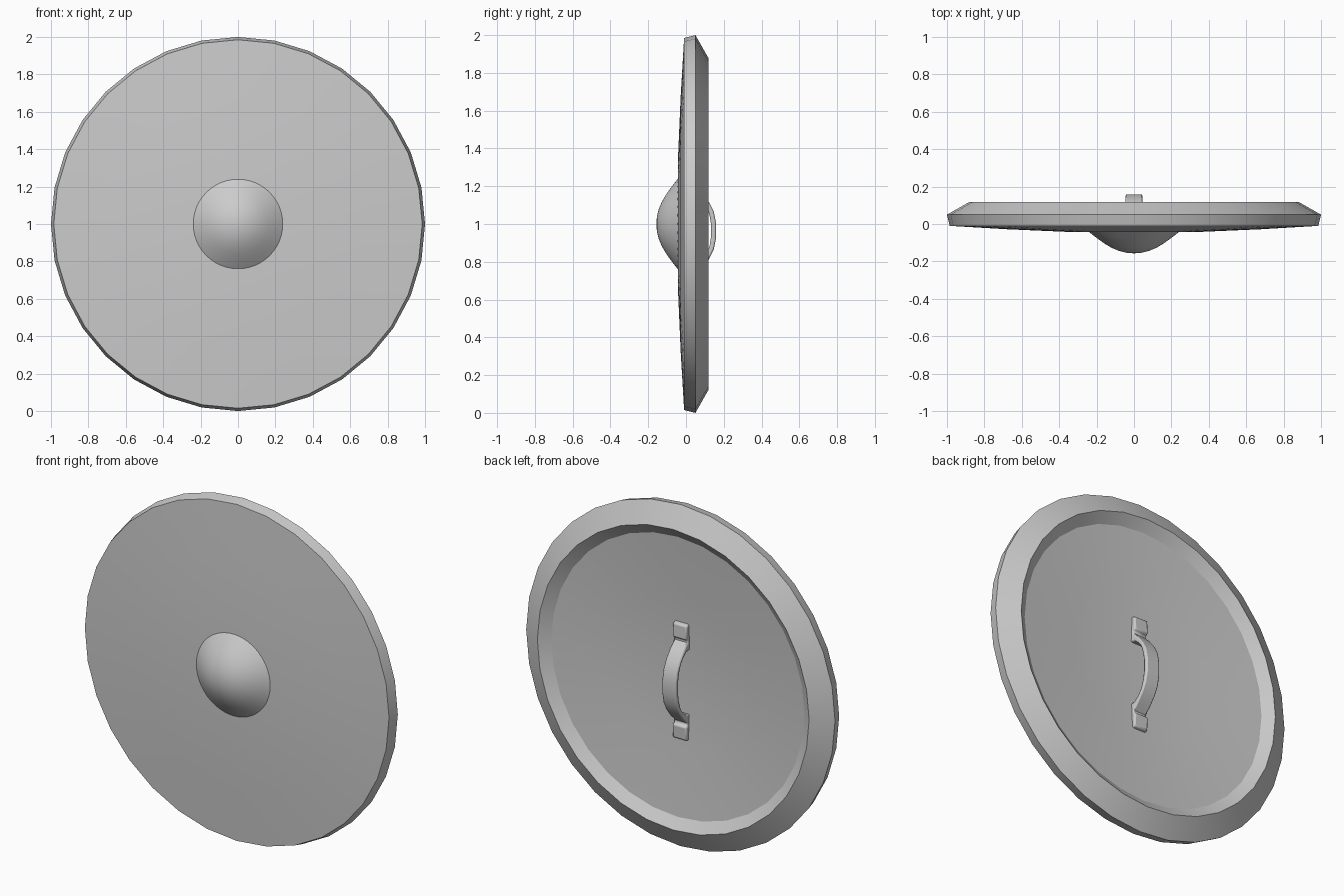
import bpy, bmesh, math

if "Cube" in bpy.data.objects:
    bpy.data.objects.remove(bpy.data.objects["Cube"])

CZ = 1.0  # height of the disc centre


def finish(name, bm, angle):
    bmesh.ops.recalc_face_normals(bm, faces=bm.faces[:])
    mesh = bpy.data.meshes.new(name)
    bm.to_mesh(mesh)
    bm.free()
    obj = bpy.data.objects.new(name, mesh)
    bpy.context.collection.objects.link(obj)
    bpy.ops.object.select_all(action='DESELECT')
    obj.select_set(True)
    bpy.context.view_layer.objects.active = obj
    bpy.ops.object.shade_smooth_by_angle(angle=math.radians(angle))
    return obj


def lathe(name, profile, sides, angle=25):
    """Revolve (radius, y) points around the shield's y axis."""
    bm = bmesh.new()
    verts = [bm.verts.new((r, y, CZ)) for r, y in profile]
    edges = [bm.edges.new(pair) for pair in zip(verts, verts[1:])]
    bmesh.ops.spin(bm, geom=verts + edges, cent=(0, 0, CZ), axis=(0, 1, 0),
                   angle=math.tau, steps=sides, use_duplicate=False)
    bmesh.ops.remove_doubles(bm, verts=bm.verts[:], dist=0.0005)
    return finish(name, bm, angle)


# Board: domed front, bevelled rim and dished back
lathe("shield_board", [
    (0, -0.047), (0.36, -0.042), (0.68, -0.028), (0.985, -0.01),
    (1.0, 0.05), (0.88, 0.118), (0.82, 0.075), (0.45, 0.045), (0, 0.022)], 32, 15)

# Round boss on the front
lathe("boss", [
    (0, -0.157), (0.04, -0.154), (0.08, -0.144), (0.12, -0.127),
    (0.16, -0.103), (0.20, -0.074), (0.24, -0.043), (0.235, -0.02), (0, -0.02)], 48, 40)

# Handle: arched grip with a flat foot at each end, mirrored about its middle
HZ = 0.965
outer = [(0.04, 0.159), (0.10, 0.147), (0.15, 0.122), (0.20, 0.083), (0.235, 0.047),
         (0.25, 0.047), (0.255, 0.064), (0.335, 0.060), (0.345, 0.02)]
inner = [(0.19, 0.02), (0.185, 0.055), (0.16, 0.085), (0.13, 0.108), (0.08, 0.125), (0.03, 0.133)]
half = outer + inner
outline = half + [(-o, y) for o, y in reversed(half)]
bm = bmesh.new()
face = bm.faces.new([bm.verts.new((-0.045, y, HZ + o)) for o, y in outline])
side = bmesh.ops.extrude_face_region(bm, geom=[face], use_keep_orig=True)
for v in side["geom"]:
    if isinstance(v, bmesh.types.BMVert):
        v.co.x = 0.045
handle = finish("handle", bm, 35)
bevel = handle.modifiers.new("soft_edges", 'BEVEL')
bevel.width = 0.008
bevel.segments = 2
bevel.limit_method = 'ANGLE'
bevel.angle_limit = math.radians(60)
